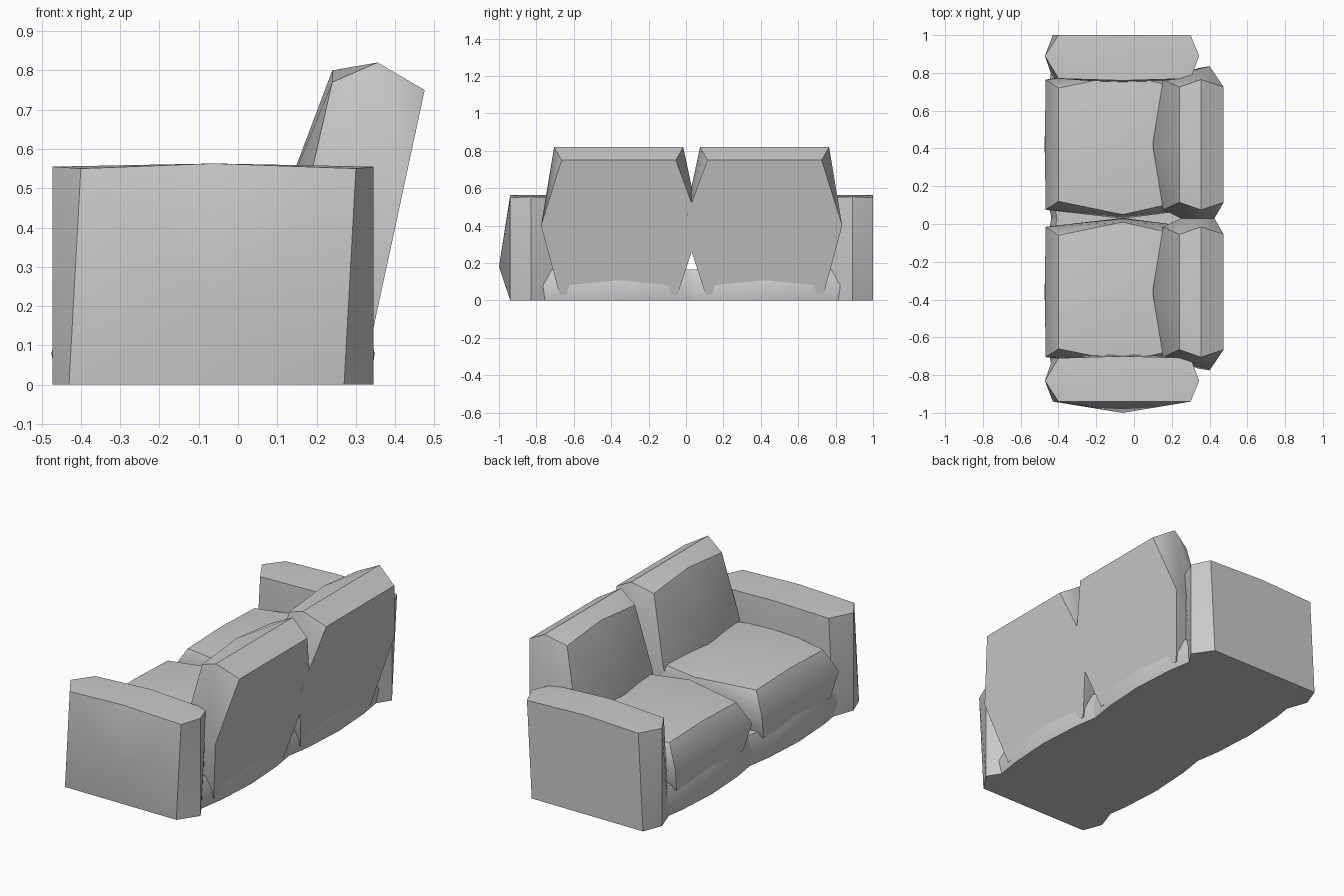
import bpy, bmesh, math

if "Cube" in bpy.data.objects:
    bpy.data.objects.remove(bpy.data.objects["Cube"])

MID = 0.03      # the sofa's own centre line along y


def hull(name, pts, angle=36):
    """Convex low-poly part from a handful of corner points."""
    bm = bmesh.new()
    for p in pts:
        bm.verts.new(p)
    bmesh.ops.convex_hull(bm, input=bm.verts[:])
    junk = [v for v in bm.verts if not v.link_faces]
    bmesh.ops.delete(bm, geom=junk, context='VERTS')
    bmesh.ops.dissolve_limit(bm, angle_limit=math.radians(1),
                             verts=bm.verts[:], edges=bm.edges[:])
    bmesh.ops.recalc_face_normals(bm, faces=bm.faces[:])
    me = bpy.data.meshes.new(name)
    bm.to_mesh(me)
    bm.free()
    ob = bpy.data.objects.new(name, me)
    bpy.context.collection.objects.link(ob)
    bpy.context.view_layer.objects.active = ob
    ob.select_set(True)
    bpy.ops.object.shade_smooth_by_angle(angle=math.radians(angle))
    ob.select_set(False)


def sym(centre, pts):
    """Duplicate (x, half width, z) points to both sides of y = centre."""
    return [(x, centre + s * w, z) for x, w, z in pts for s in (-1, 1)]


# Profiles as (x, half width in y, z)
SEAT = [(-0.40, 0.30, 0.39), (-0.468, 0.345, 0.27), (-0.445, 0.30, 0.13),
        (-0.40, 0.0, 0.40), (-0.472, 0.0, 0.26), (-0.06, 0.37, 0.40),
        (-0.06, 0.392, 0.27), (-0.06, 0.0, 0.43), (-0.06, 0.33, 0.11),
        (0.25, 0.30, 0.39), (0.30, 0.345, 0.27), (0.25, 0.30, 0.13)]
BACK = [(0.24, 0.305, 0.77), (0.24, 0.0, 0.80), (0.355, 0.345, 0.82),
        (0.475, 0.305, 0.75), (0.40, 0.415, 0.40), (0.34, 0.405, 0.40),
        (0.155, 0.345, 0.40), (0.10, 0.0, 0.43), (0.32, 0.315, 0.03),
        (0.12, 0.30, 0.10)]
# Base halves, fullest under the middle of each seat
BASE = []
for w, d in ((0.0, 0.035), (0.25, 0.02), (0.41, -0.005)):
    BASE += [(-0.425 - d, w, 0.0), (-0.44 - d, w, 0.08), (-0.41 - d, w, 0.165),
             (0.30 + d, w, 0.0), (0.313 + d, w, 0.08), (0.28 + d, w, 0.165)]

# Cushions, base halves and arms, left and right of the centre line
for side, tag in ((-1, "left"), (1, "right")):
    c = MID + side * 0.39
    hull("seat_cushion_" + tag, sym(c, SEAT), 48)
    # inner edges of the back cushions push into each other
    inner = [(x, MID + side * -0.045, 0.40) for x in (0.40, 0.34)]
    hull("back_cushion_" + tag, sym(c, BACK) + inner)
    hull("base_" + tag, sym(c, BASE), 48)

    arm = []
    for z, a, b in ((0.0, -0.43, 0.27), (0.18, -0.415, 0.275), (0.55, -0.40, 0.30)):
        for x in (a, b):
            arm += [(x, 0.97, z), (x, 0.74, z)]
    for z in (0.0, 0.555):
        arm += [(-0.472, 0.86, z), (0.345, 0.86, z)]
    arm += [(-0.06, 0.97, 0.563), (-0.06, 0.73, 0.563), (-0.06, 0.715, 0.25)]
    if side < 0:
        arm.append((-0.06, 1.03, 0.18))     # one arm bulges outward
    hull("arm_" + tag, [(x, MID + side * w, z) for x, w, z in arm])
